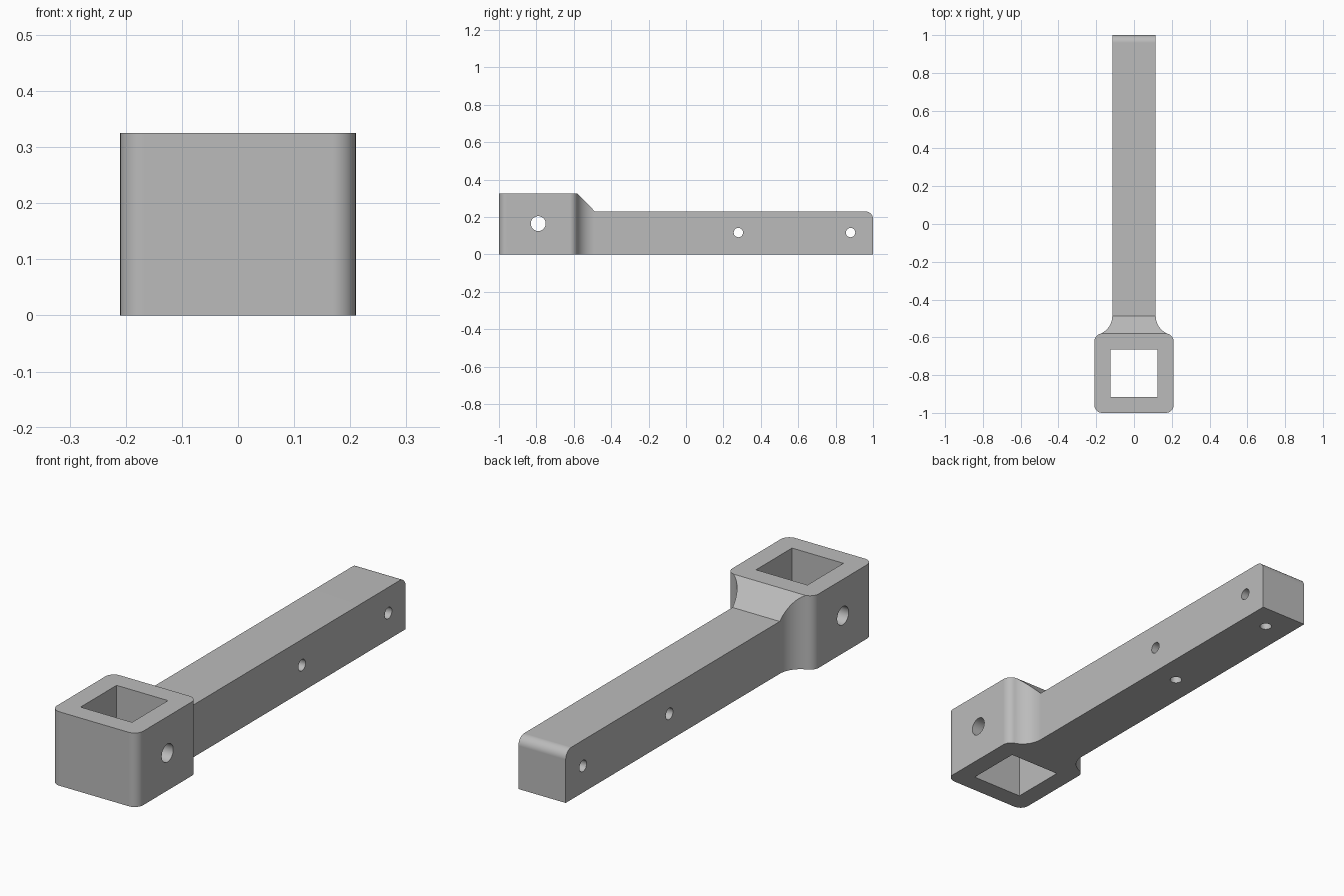
import bpy, bmesh
from math import pi, cos, sin, atan2, radians
from mathutils import Matrix, Vector

cube = bpy.data.objects.get("Cube")
if cube:
    bpy.data.objects.remove(cube, do_unlink=True)

grey = bpy.data.materials.new("grey metal")
grey.use_nodes = True
grey.diffuse_color = (0.5, 0.5, 0.5, 1)
grey.node_tree.nodes["Principled BSDF"].inputs["Base Color"].default_value = (0.5, 0.5, 0.5, 1)

# Main dimensions
HEAD_W, HEAD_H = 0.21, 0.325
ARM_W, ARM_H = 0.115, 0.23
HEAD_BACK, NECK = -0.58, -0.487
HEAD_MID = -0.79
CORNER = 0.042


def arc(cx, cy, r, start, end, steps=10):
    return [(cx + r * cos(start + (end - start) * i / steps),
             cy + r * sin(start + (end - start) * i / steps)) for i in range(steps + 1)]


def finish(bm, name):
    bmesh.ops.recalc_face_normals(bm, faces=bm.faces)
    mesh = bpy.data.meshes.new(name)
    bm.to_mesh(mesh)
    bm.free()
    mesh.materials.append(grey)
    obj = bpy.data.objects.new(name, mesh)
    bpy.context.collection.objects.link(obj)
    return obj


def prism(name, points, direction):
    """Extrude a closed loop of 3D points along a direction."""
    bm = bmesh.new()
    face = bm.faces.new([bm.verts.new(p) for p in points])
    new = bmesh.ops.extrude_face_region(bm, geom=[face])["geom"]
    bmesh.ops.translate(bm, vec=direction,
                        verts=[v for v in new if isinstance(v, bmesh.types.BMVert)])
    return finish(bm, name)


def cylinder(name, centre, radius, depth, axis):
    bm = bmesh.new()
    turn = Matrix.Rotation(pi / 2, 4, "Y") if axis == "X" else Matrix()
    bmesh.ops.create_cone(bm, cap_ends=True, segments=32, radius1=radius, radius2=radius,
                          depth=depth, matrix=Matrix.Translation(centre) @ turn)
    return finish(bm, name)


def combine(target, cutter, operation):
    """Apply a boolean and discard the cutter."""
    cutter.hide_render = True
    mod = target.modifiers.new(cutter.name, "BOOLEAN")
    mod.operation, mod.solver, mod.object = operation, "EXACT", cutter
    bpy.context.view_layer.objects.active = target
    bpy.ops.object.modifier_apply(modifier=mod.name)
    bpy.data.objects.remove(cutter, do_unlink=True)


# Plan outline: rounded head, fillets tangent to its back corners, straight arm
cx, cy = HEAD_W - CORNER, HEAD_BACK - CORNER
gap, rise = cx - ARM_W, NECK - cy
fillet = (gap ** 2 + rise ** 2 - CORNER ** 2) / (2 * (CORNER + gap))
fx = ARM_W + fillet
lean = atan2(rise, fx - cx)
half = arc(cx, -1 + CORNER, CORNER, -pi / 2, 0)
half += arc(cx, cy, CORNER, 0, lean)
half += arc(fx, NECK, fillet, lean + pi, pi, 14)[1:]
half.append((ARM_W, 1))
outline = half + [(-x, y) for x, y in reversed(half)]
lever = prism("socket_lever", [(x, y, 0) for x, y in outline], Vector((0, 0, HEAD_H)))

# Side silhouette: tall head, sloped shoulder, low arm with a rounded end
round_end = 0.04
side = [(-1.1, -0.1), (1, -0.1)]
side += arc(1 - round_end, ARM_H - round_end, round_end, 0, pi / 2)
side += [(NECK, ARM_H), (HEAD_BACK, HEAD_H), (HEAD_BACK, 0.5), (-1.1, 0.5)]
# The part above the head top is left open to keep its full height
combine(lever, prism("side_silhouette", [(-0.5, y, z) for y, z in side], Vector((1, 0, 0))),
        "INTERSECT")

# Square socket through the head
s = 0.125
square = [(x, HEAD_MID + y, -0.1) for x, y in ((-s, -s), (s, -s), (s, s), (-s, s))]
combine(lever, prism("square_socket", square, Vector((0, 0, 0.6))), "DIFFERENCE")

# Cross pin hole in the head
combine(lever, cylinder("head_pin_hole", (0, HEAD_MID, 0.165), 0.04, 1, "X"), "DIFFERENCE")

# Arm holes: across the arm, and from below up to the cross hole
for y in (0.28, 0.88):
    combine(lever, cylinder("arm_cross_hole", (0, y, 0.117), 0.025, 1, "X"), "DIFFERENCE")
    combine(lever, cylinder("arm_bottom_hole", (0, y, 0.017), 0.025, 0.2, "Z"), "DIFFERENCE")

# Smooth rounds with crisp edges
bpy.ops.object.select_all(action="DESELECT")
lever.select_set(True)
bpy.context.view_layer.objects.active = lever
bpy.ops.object.shade_smooth_by_angle(angle=radians(30))
weighted = lever.modifiers.new("flat_faces", "WEIGHTED_NORMAL")
weighted.keep_sharp = True
